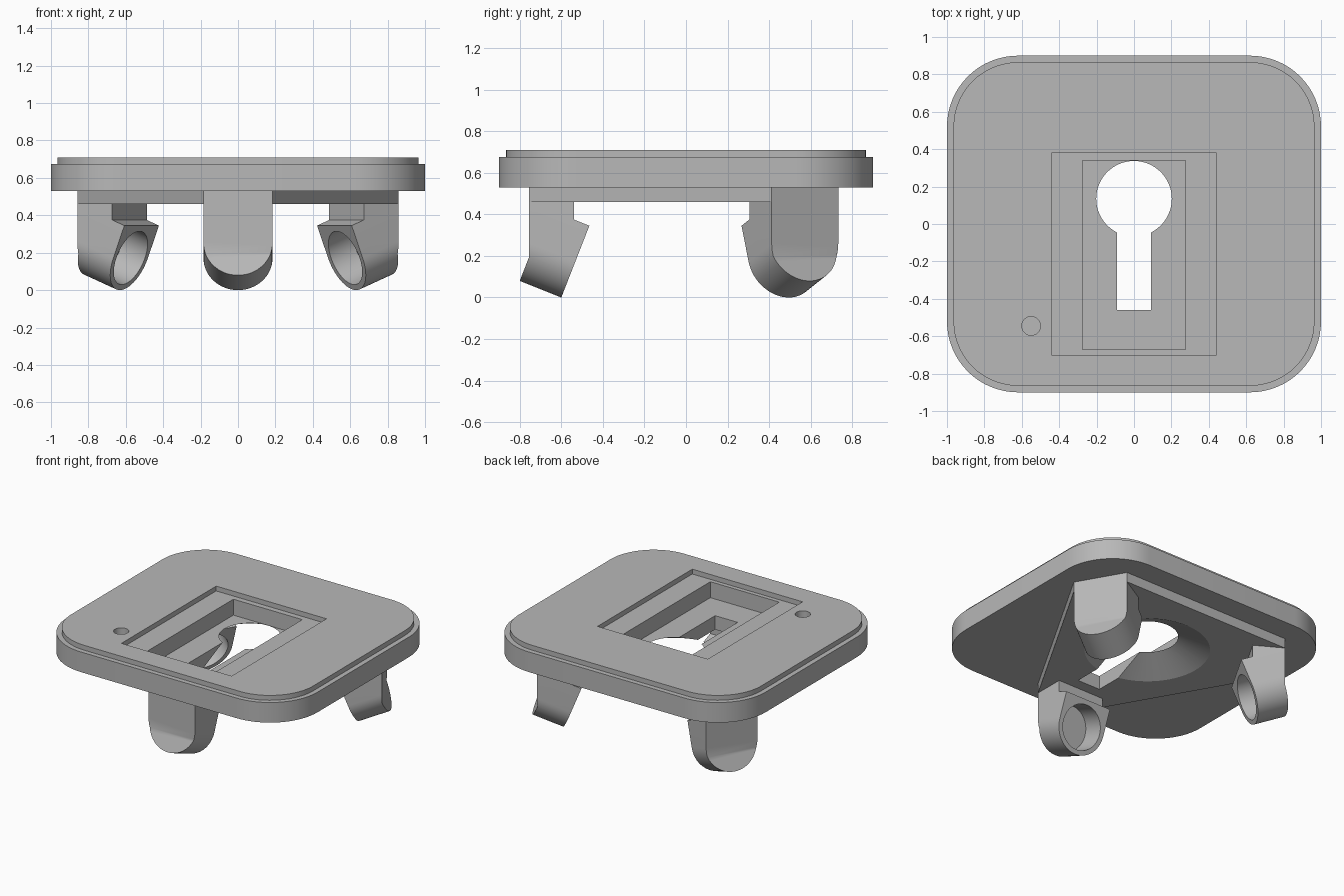
import bpy
import bmesh
from math import cos, sin, pi, radians
from mathutils import Vector, Matrix

cube = bpy.data.objects.get("Cube")
if cube:
    bpy.data.objects.remove(cube, do_unlink=True)

grey = bpy.data.materials.new("plain_grey")
grey.use_nodes = True
grey.diffuse_color = (0.48, 0.48, 0.48, 1)
grey.node_tree.nodes["Principled BSDF"].inputs["Base Color"].default_value = grey.diffuse_color

CENTRE_Y = 0.13      # centre of the keyhole and of the three legs


def loft(name, rings):
    """Closed solid skinned through rings with equal point counts."""
    bm = bmesh.new()
    loops = [[bm.verts.new(p) for p in ring] for ring in rings]
    n = len(loops[0])
    for low, high in zip(loops, loops[1:]):
        for i in range(n):
            j = (i + 1) % n
            bm.faces.new((low[i], low[j], high[j], high[i]))
    bm.faces.new(loops[0][::-1])
    bm.faces.new(loops[-1])
    bmesh.ops.recalc_face_normals(bm, faces=bm.faces)
    mesh = bpy.data.meshes.new(name)
    bm.to_mesh(mesh)
    bm.free()
    mesh.materials.append(grey)
    obj = bpy.data.objects.new(name, mesh)
    bpy.context.collection.objects.link(obj)
    return obj


def combine(obj, tool, operation):
    """Apply a boolean and discard the tool object."""
    mod = obj.modifiers.new("cut", "BOOLEAN")
    mod.operation, mod.solver, mod.object = operation, "EXACT", tool
    graph = bpy.context.evaluated_depsgraph_get()
    mesh = bpy.data.meshes.new_from_object(obj.evaluated_get(graph))
    obj.modifiers.clear()
    obj.data = mesh
    bpy.data.objects.remove(tool, do_unlink=True)


def at_z(outline, z):
    return [Vector((x, y, z)) for x, y in outline]


def circle(x, y, r, n=64):
    return [(x + r * cos(2 * pi * i / n), y + r * sin(2 * pi * i / n)) for i in range(n)]


def rounded(w, d, r, n=16):
    points = []
    for k, (sx, sy) in enumerate(((1, 1), (-1, 1), (-1, -1), (1, -1))):
        for i in range(n + 1):
            t = (k + i / n) * pi / 2
            points.append((sx * (w - r) + r * cos(t), sy * (d - r) + r * sin(t)))
    return points


def box(x, y0, y1, z0, z1):
    outline = [(-x, y0), (x, y0), (x, y1), (-x, y1)]
    return loft("cutter", [at_z(outline, z0), at_z(outline, z1)])


# Stepped rounded plate
outer, inner = rounded(1, 0.9, 0.38), rounded(0.965, 0.865, 0.345)
plate = loft("plate", [at_z(outer, 0.53), at_z(outer, 0.675),
                       at_z(inner, 0.675), at_z(inner, 0.71)])

# Triangular pad with clipped corners below the plate
pad_outline = []
for k in range(3):
    for side in (-0.185, 0.185):
        p = Matrix.Rotation(k * 2 * pi / 3, 2) @ Vector((side, -0.885))
        pad_outline.append((p.x, p.y + CENTRE_Y))
pad = loft("pad", [at_z(pad_outline, 0.46), at_z(pad_outline, 0.545)])
combine(plate, pad, "UNION")

# Stepped pocket, flared keyhole and small pin hole
combine(plate, box(0.44, -0.70, 0.38, 0.675, 0.9), "DIFFERENCE")
combine(plate, box(0.275, -0.67, 0.34, 0.56, 0.9), "DIFFERENCE")
flare = [(0.431, 0.45), (0.202, 0.56), (0.202, 0.9)]
combine(plate, loft("cutter", [at_z(circle(0, 0.135, r), z) for r, z in flare]), "DIFFERENCE")
combine(plate, box(0.09, -0.46, 0.1, 0.3, 0.9), "DIFFERENCE")
pin = circle(-0.55, -0.545, 0.05, 32)
combine(plate, loft("cutter", [at_z(pin, 0.61), at_z(pin, 0.9)]), "DIFFERENCE")

# Front leg: side profile trimmed to a round foot, with a blind bore
profile = [(-0.755, 0.46), (-0.755, 0.195), (-0.811, 0.052), (-0.611, -0.028),
           (-0.465, 0.345), (-0.54, 0.375), (-0.54, 0.46)]
leg = loft("front_leg", [[Vector((x, y, z)) for y, z in profile] for x in (-0.3, 0.3)])

axis = Vector((0, 0.93, -0.37)).normalized()
up = Vector((0, 0.37, 0.93)).normalized()
foot = Vector((0, -0.532, 0.172))


def along_axis(outline, depth):
    return [foot + Vector((x, 0, 0)) + up * h + axis * depth for x, h in outline]


R = 0.185
arch = [(R * cos(pi + pi * i / 32), R * sin(pi + pi * i / 32)) for i in range(33)]
arch += [(R, 0.8), (-R, 0.8)]
combine(leg, loft("cutter", [along_axis(arch, -0.6), along_axis(arch, 0.4)]), "INTERSECT")
bore = circle(0, 0, 0.153, 48)
combine(leg, loft("cutter", [along_axis(bore, -0.16), along_axis(bore, 0.1)]), "DIFFERENCE")

# Two rear legs turned about the keyhole centre
parts = [plate, leg]
pivot = Matrix.Translation((0, CENTRE_Y, 0))
for name, angle in (("rear_left_leg", 120), ("rear_right_leg", -120)):
    copy = bpy.data.objects.new(name, leg.data.copy())
    bpy.context.collection.objects.link(copy)
    copy.data.transform(pivot @ Matrix.Rotation(radians(angle), 4, "Z") @ pivot.inverted())
    parts.append(copy)

# Smooth the curved walls, keep the edges crisp
bpy.ops.object.select_all(action="DESELECT")
for obj in parts:
    obj.select_set(True)
bpy.context.view_layer.objects.active = plate
bpy.ops.object.shade_smooth_by_angle(angle=radians(25))
